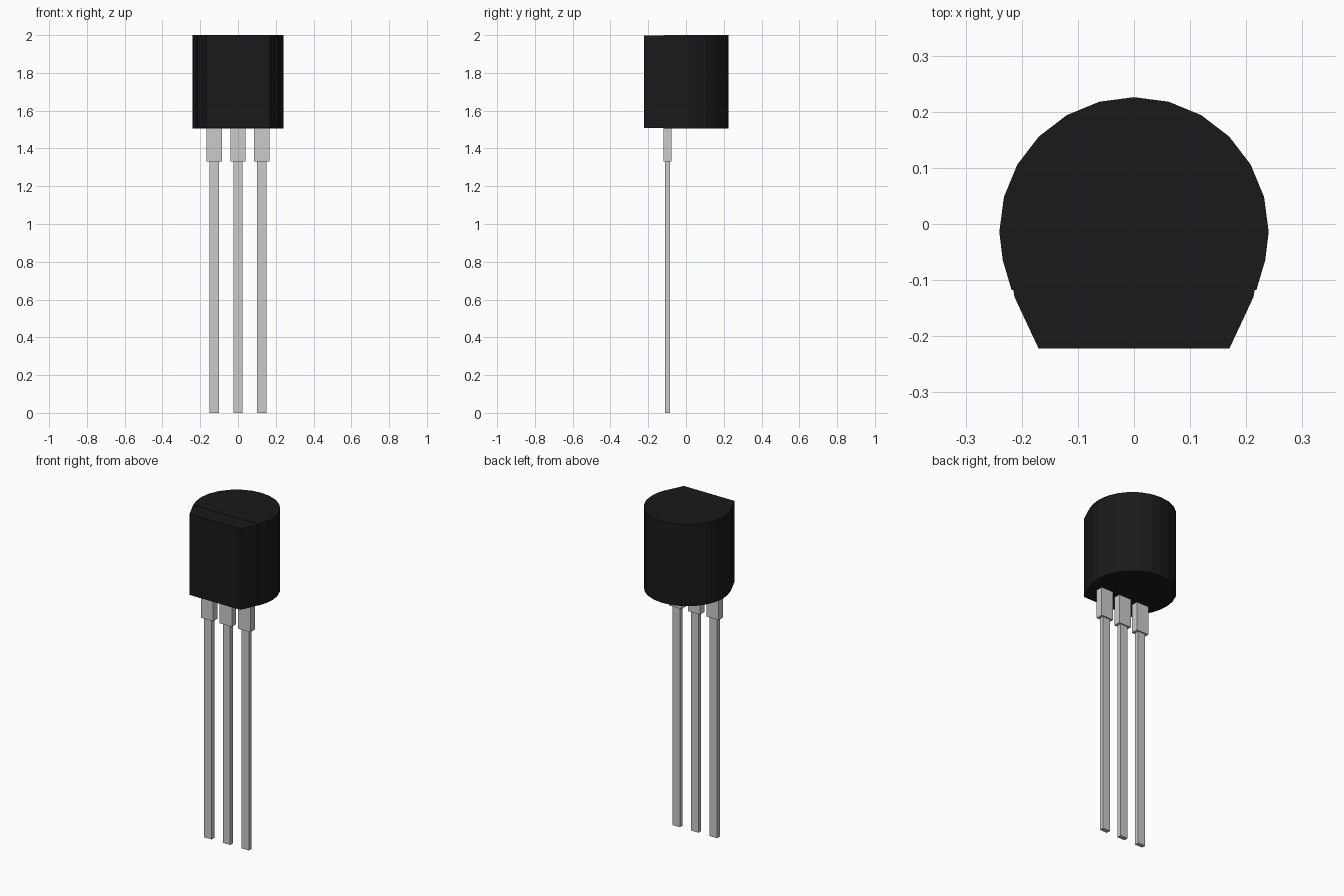
import bpy, bmesh
from math import sin, cos, radians

if "Cube" in bpy.data.objects:
    bpy.data.objects.remove(bpy.data.objects["Cube"])

black = bpy.data.materials.new("black_plastic")
black.diffuse_color = (0.01, 0.01, 0.01, 1)
black.use_nodes = True
black.node_tree.nodes["Principled BSDF"].inputs["Base Color"].default_value = black.diffuse_color


def prism(name, outline, z0, z1, mat=None):
    """Extrude a closed xy outline from z0 up to z1."""
    bm = bmesh.new()
    base = bm.faces.new([bm.verts.new((x, y, z0)) for x, y in outline])
    top = bmesh.ops.extrude_face_region(bm, geom=[base])["geom"]
    verts = [g for g in top if isinstance(g, bmesh.types.BMVert)]
    bmesh.ops.translate(bm, vec=(0, 0, z1 - z0), verts=verts)
    bmesh.ops.recalc_face_normals(bm, faces=bm.faces)
    mesh = bpy.data.meshes.new(name)
    bm.to_mesh(mesh)
    bm.free()
    obj = bpy.data.objects.new(name, mesh)
    bpy.context.collection.objects.link(obj)
    if mat:
        mesh.materials.append(mat)
    return obj


def rect(x, y, w, d):
    return [(x - w / 2, y - d / 2), (x + w / 2, y - d / 2),
            (x + w / 2, y + d / 2), (x - w / 2, y + d / 2)]


# Rounded rear of the case: faceted arc closed by the seam line
R, CY, SEAM = 0.24, -0.014, -0.118
arc = [(R * sin(radians(a)), CY + R * cos(radians(a))) for a in range(-90, 91, 15)]
arc = [(-0.218, SEAM), (-0.234, -0.064)] + arc + [(0.234, -0.064), (0.218, SEAM)]
prism("case_rear", arc, 1.505, 2.0, black)

# Tapered flat front of the case, a hair lower so the seam shows
front = [(-0.17, -0.222), (0.17, -0.222), (0.213, -0.13), (0.215, SEAM), (-0.215, SEAM), (-0.213, -0.13)]
prism("case_front", front, 1.507, 1.998, black)

# Three leads: wide shoulder below the case, thin pin to the ground
for side, x in (("left", -0.125), ("middle", 0.0), ("right", 0.125)):
    prism(f"lead_shoulder_{side}", rect(x, -0.097, 0.082, 0.042), 1.33, 1.52)
    prism(f"lead_pin_{side}", rect(x, -0.097, 0.05, 0.026), 0.0, 1.33)
